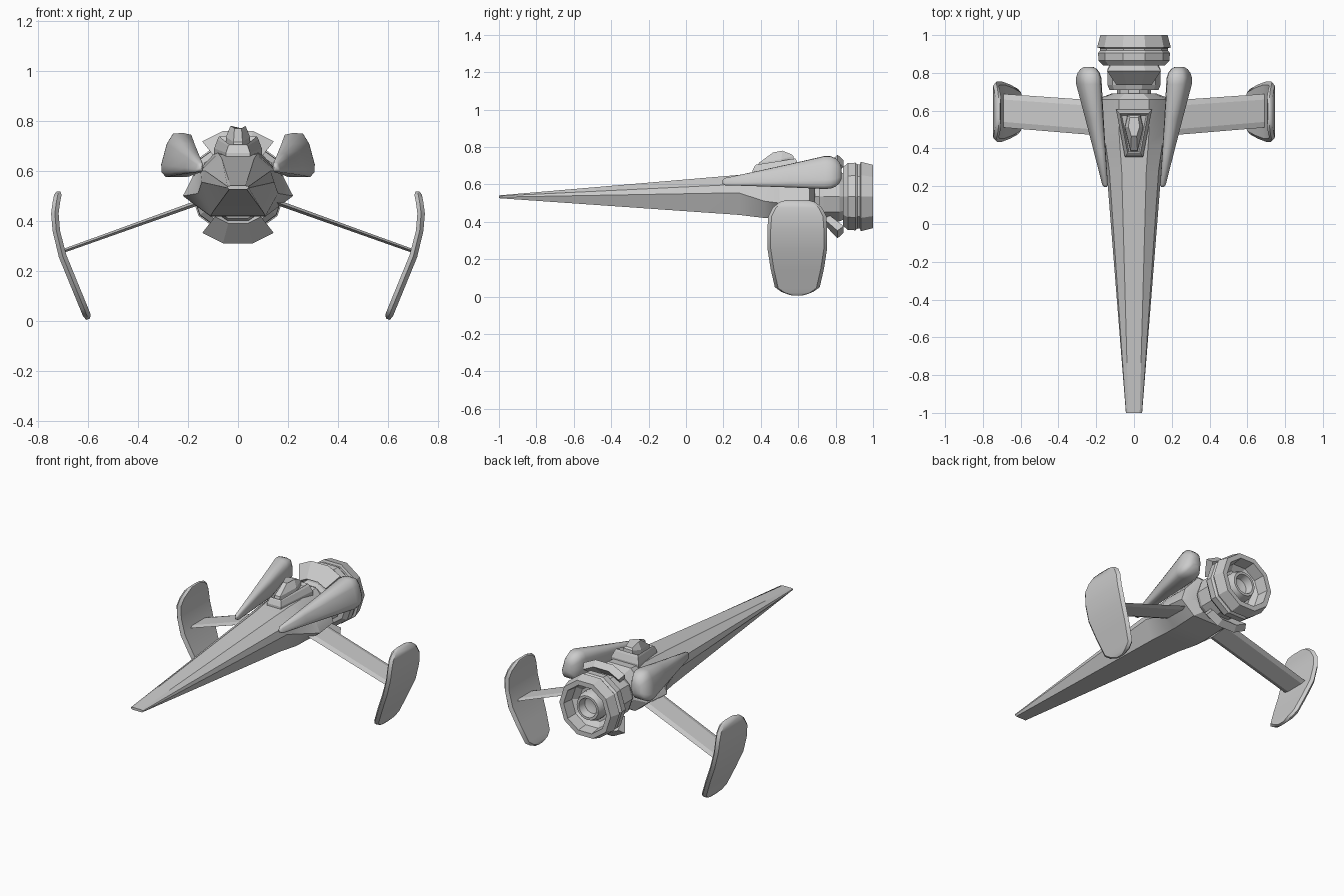
import bpy, bmesh
from math import sin, cos, pi, radians

if "Cube" in bpy.data.objects:
    bpy.data.objects.remove(bpy.data.objects["Cube"])

AXIS_Z = 0.535  # height of the engine axis


def loft(name, rings, smooth=None, mirror=False, cap=True, closed=False):
    """Skin a list of equal-length point rings into one mesh object."""
    bm = bmesh.new()
    vs = [[bm.verts.new(p) for p in r] for r in rings]
    n = len(vs[0])
    pairs = list(zip(vs, vs[1:]))
    if closed:
        pairs.append((vs[-1], vs[0]))
    for a, b in pairs:
        for i in range(n):
            j = (i + 1) % n
            bm.faces.new((a[i], a[j], b[j], b[i]))
    if cap:
        bm.faces.new(vs[0])
        bm.faces.new(vs[-1][::-1])
    bmesh.ops.recalc_face_normals(bm, faces=bm.faces)
    me = bpy.data.meshes.new(name)
    bm.to_mesh(me)
    bm.free()
    if smooth:
        for p in me.polygons:
            p.use_smooth = True
        me.set_sharp_from_angle(angle=radians(smooth))
    ob = bpy.data.objects.new(name, me)
    bpy.context.collection.objects.link(ob)
    if mirror:
        ob.modifiers.new("Mirror", 'MIRROR')
    return ob


def section(y, half):
    """Symmetric cross-section from its right half, top to bottom."""
    return [(x, y, z) for x, z in half] + [(-x, y, z) for x, z in half[::-1]]


def revolve(name, profile, n, smooth=None):
    """Turn a (y, radius) profile around the engine axis."""
    return loft(name, [[(r * cos(2 * pi * i / n), y, AXIS_Z + r * sin(2 * pi * i / n))
                        for i in range(n)] for y, r in profile], smooth)


# Long needle hull with a wider wing-root section at the back
loft("hull", [
    section(-1.0, [(.03, .541), (.042, .538), (.043, .532), (.035, .526)]),
    section(.28, [(.065, .65), (.13, .60), (.145, .555), (.10, .437)]),
    section(.42, [(.075, .665), (.15, .60), (.16, .51), (.11, .42)]),
    section(.50, [(.08, .67), (.18, .578), (.22, .50), (.11, .418)]),
    section(.66, [(.08, .685), (.175, .578), (.20, .50), (.11, .425)]),
    section(.69, [(.05, .65), (.11, .57), (.12, .51), (.07, .45)]),
], smooth=25)

# Cockpit frame and faceted canopy
def frame_ring(inset, z0, z1):
    f, b = .048 - inset * .7, .095 - inset
    y0, y1 = .355 + inset, .605 - inset
    return [(-f, y0, z0), (f, y0, z0), (b, y1, z1), (-b, y1, z1)]

loft("cockpit_frame", [frame_ring(0, .63, .65), frame_ring(0, .672, .69),
                       frame_ring(.013, .70, .725), frame_ring(.02, .705, .738),
                       frame_ring(.03, .69, .72)])

def canopy_ring(half):
    return [(x, y, z) for x, y, z in half] + [(-x, y, z) for x, y, z in half[::-1]]

loft("canopy", [canopy_ring([(.018, .38, .68), (.05, .51, .69), (.035, .58, .70)]),
                canopy_ring([(.018, .39, .715), (.048, .51, .735), (.033, .575, .75)]),
                canopy_ring([(.014, .465, .77), (.03, .515, .78), (.022, .565, .76)])])

# Ten-sided engine: neck and coupling, then the barrel with an open back
revolve("engine_coupling", [(.64, .09), (.71, .09), (.71, .13), (.735, .14),
                            (.82, .14), (.85, .125)], 10)
revolve("engine_barrel", [(.84, .10), (.84, .165), (.865, .188), (.905, .19),
                          (.918, .18), (.93, .18), (.935, .195), (1.0, .178),
                          (1.0, .148), (.93, .14), (.90, .11)], 10)
revolve("engine_core", [(.89, .09), (.94, .09), (.975, .075), (.975, .06),
                        (.93, .05), (.92, .02)], 20, smooth=40)

# Flared flaps above and below the engine coupling
for name, sign in (("upper_flap", 1), ("lower_flap", -1)):
    rings = []
    for deg in (52, 75, 105, 128):
        c, s = cos(radians(deg)), sin(radians(deg)) * sign
        rings.append([(r * c, y, AXIS_Z + r * s) for y, r in
                      ((.735, .15), (.81, .232), (.843, .20), (.77, .13))])
    loft(name, rings)

# Teardrop side pods
POD = [(-.052, .085), (-.02, .092), (.02, .09), (.045, .05), (.068, -.035), (.066, -.065),
       (.05, -.084), (-.04, -.084), (-.062, -.06), (-.068, .0), (-.064, .05)]

def pod_ring(y, k):
    t = min(1, (y - .2) / .55)
    cx, cz = .152 + .088 * t, .613 + .047 * t
    return [(cx + k * px, y, cz + k * pz) for px, pz in POD]

loft("side_pod", [pod_ring(y, k) for y, k in
                  ((.195, .1), (.208, .22), (.38, .46), (.56, .72), (.74, 1), (.775, .98),
                   (.80, .86), (.82, .65), (.832, .35))], smooth=60, mirror=True)

# Thin drooping wings
def wing_ring(x, z, y0, y1, t):
    m = (y0 + y1) / 2
    return [(x, y0, z), (x, y0 + .03, z + t), (x, y1 - .03, z + t),
            (x, y1, z), (x, y1 - .03, z - t), (x, y0 + .03, z - t)]

loft("wing", [wing_ring(.14, .480, .465, .65, .011),
              wing_ring(.71, .276, .512, .69, .008)], mirror=True)

# Curved wingtip fins: rows of (z, x, half-width)
FIN = [(.517, .717, .055), (.505, .719, .095), (.475, .725, .132), (.43, .731, .155),
       (.36, .725, .16), (.26, .700, .16), (.15, .655, .143), (.05, .614, .12),
       (.025, .604, .085), (.008, .598, .04)]
rings = []
for i, (z, x, w) in enumerate(FIN):
    t = .008 if i in (0, len(FIN) - 1) else .015
    e = .018
    dz = .3 * t if z < .3 else 0   # keep the thickness square to the leaning lower half
    yc = .595
    rings.append([(x, yc - w, z), (x + t, yc - w + e, z - dz), (x + t, yc + w - e, z - dz),
                  (x, yc + w, z), (x - t, yc + w - e, z + dz), (x - t, yc - w + e, z + dz)])
loft("wingtip_fin", rings, smooth=35, mirror=True)
